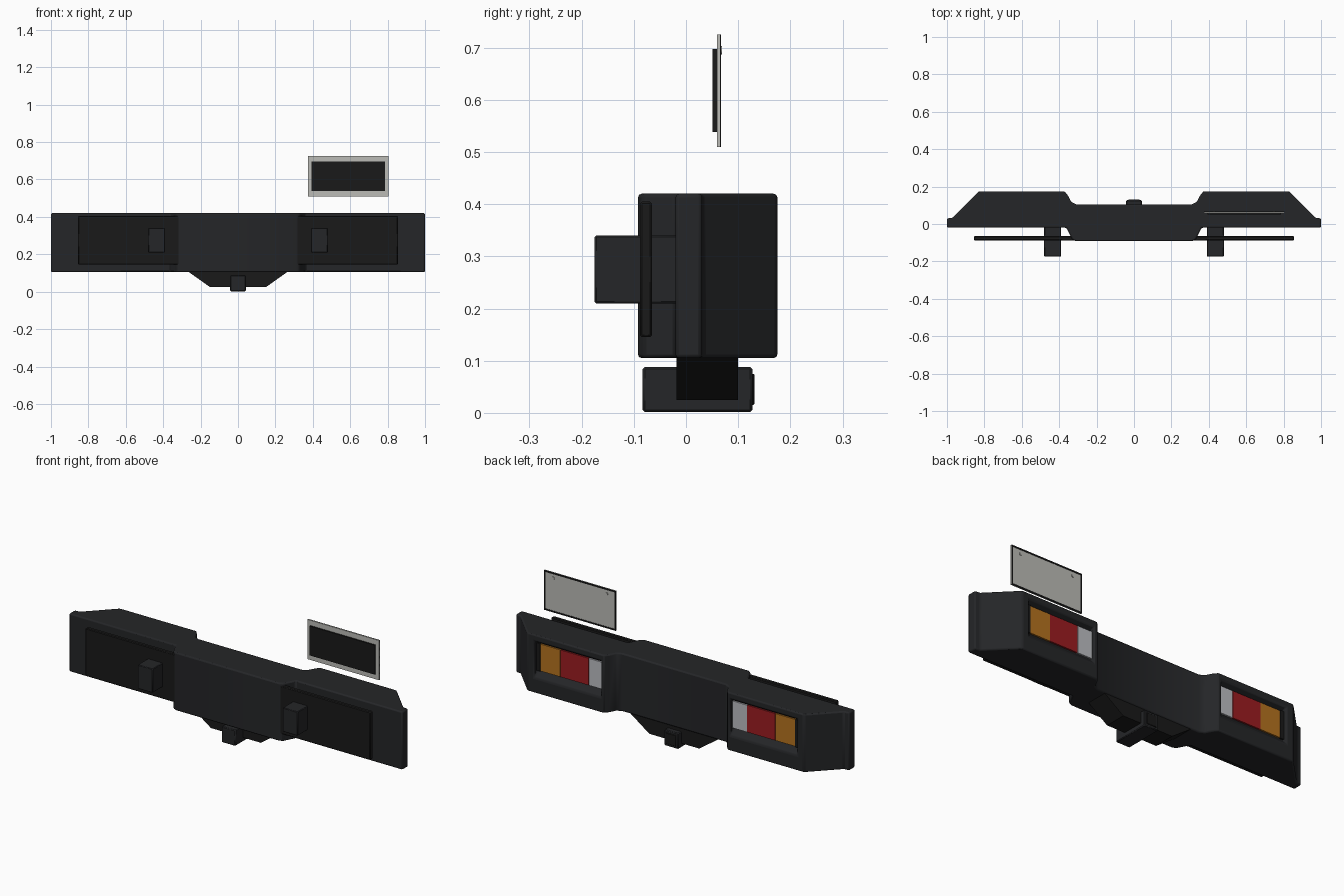
import bpy, bmesh
from mathutils import Vector

if "Cube" in bpy.data.objects:
    bpy.data.objects.remove(bpy.data.objects["Cube"])


def material(name, rgb):
    m = bpy.data.materials.new(name)
    m.diffuse_color = (*rgb, 1)
    m.use_nodes = True
    m.node_tree.nodes["Principled BSDF"].inputs["Base Color"].default_value = m.diffuse_color
    return m


BODY = material("dark_plastic", (0.018, 0.019, 0.021))
BLACK = material("black_steel", (0.010, 0.010, 0.010))
RED = material("red_lens", (0.33, 0.012, 0.015))
AMBER = material("amber_lens", (0.46, 0.17, 0.014))
CLEAR = material("clear_lens", (0.5, 0.51, 0.54))
PALE = material("pale_plate", (0.50, 0.50, 0.47))


def prism(name, points, direction, mat, bevel=0.0, segments=2):
    """Closed outline extruded along a direction."""
    bm = bmesh.new()
    face = bm.faces.new([bm.verts.new(p) for p in points])
    ext = bmesh.ops.extrude_face_region(bm, geom=[face])
    verts = [v for v in ext["geom"] if isinstance(v, bmesh.types.BMVert)]
    bmesh.ops.translate(bm, verts=verts, vec=Vector(direction))
    bmesh.ops.recalc_face_normals(bm, faces=bm.faces)
    me = bpy.data.meshes.new(name)
    bm.to_mesh(me)
    bm.free()
    ob = bpy.data.objects.new(name, me)
    bpy.context.collection.objects.link(ob)
    me.materials.append(mat)
    if bevel:
        add_bevel(ob, bevel, segments)
    return ob


def add_bevel(ob, width, segments=2):
    b = ob.modifiers.new("bevel", 'BEVEL')
    b.width, b.segments = width, segments
    b.limit_method, b.angle_limit = 'ANGLE', 0.5
    smooth(ob)


def smooth(ob):
    bpy.ops.object.select_all(action='DESELECT')
    ob.select_set(True)
    bpy.context.view_layer.objects.active = ob
    bpy.ops.object.shade_smooth_by_angle(angle=0.6)


def box(name, x, y, z, mat, bevel=0.0):
    pts = [(x[0], y[0], z[0]), (x[1], y[0], z[0]), (x[1], y[1], z[0]), (x[0], y[1], z[0])]
    return prism(name, pts, (0, 0, z[1] - z[0]), mat, bevel, 1)


def span(side, a, b):
    return tuple(sorted((side * a, side * b)))


# Bumper body: mirrored plan outline with angled corners
half = [(0.31, -0.092), (0.33, -0.082), (0.362, -0.02), (1.0, -0.02), (1.0, 0.03),
        (0.97, 0.033), (0.83, 0.175), (0.372, 0.175), (0.355, 0.155), (0.335, 0.118), (0.31, 0.105)]
outline = half + [(-x, y) for x, y in reversed(half)]
body = prism("bumper_body", [(x, y, 0.105) for x, y in outline], (0, 0, 0.315), BODY)

# Sloped lamp recesses in both wings
for s in (-1, 1):
    prof = [(0.145, 0.22), (0.185, 0.175), (0.185, 0.392), (0.145, 0.37)]
    cut = prism("lamp_cutter", [(s * 0.388, y, z) for y, z in prof], (s * 0.40, 0, 0), BODY)
    cut.hide_render = True
    m = body.modifiers.new("recess", 'BOOLEAN')
    m.object, m.operation, m.solver = cut, 'DIFFERENCE', 'EXACT'
    bpy.context.view_layer.objects.active = body
    bpy.ops.object.modifier_apply(modifier="recess")
    bpy.data.objects.remove(cut)
add_bevel(body, 0.007)

for s, side in ((-1, "left"), (1, "right")):
    # Three-colour lamps
    for name, a, b, mat in (("clear", 0.388, 0.475, CLEAR), ("red", 0.475, 0.645, RED),
                            ("amber", 0.645, 0.765, AMBER)):
        box(f"{name}_lamp_{side}", span(s, a + 0.001, b - 0.001), (0.13, 0.155), (0.222, 0.368), mat)
    # Dark strip closing the outer end of the lamp row
    box(f"lamp_end_{side}", span(s, 0.765, 0.788), (0.13, 0.157), (0.22, 0.37), BLACK)
    # Chassis brackets
    box(f"chassis_bracket_{side}", span(s, 0.39, 0.48), (-0.175, -0.01), (0.21, 0.34), BODY, 0.003)

# Cross beam behind the body
box("cross_beam", (-0.855, 0.855), (-0.088, -0.065), (0.145, 0.405), BLACK, 0.004)

# Lower skirt, tapered to the tow receiver
skirt = [(-0.27, 0.11), (-0.15, 0.025), (0.15, 0.025), (0.27, 0.11)]
prism("lower_skirt", [(x, -0.018, z) for x, z in skirt], (0, 0.118, 0), BLACK)

# Tow receiver with end cap
box("tow_receiver", (-0.042, 0.042), (-0.083, 0.127), (0.002, 0.088), BODY, 0.004)
box("receiver_cap", (-0.03, 0.03), (0.12, 0.131), (0.015, 0.075), BLACK, 0.002)

# Number plate: backing, panel, rim and bolts
box("plate_backing", (0.393, 0.785), (0.051, 0.06), (0.538, 0.697), BLACK)
box("plate_panel", (0.375, 0.805), (0.059, 0.065), (0.51, 0.725), PALE)
t = 0.008
for i, (x, z) in enumerate((((0.375, 0.805), (0.51, 0.51 + t)), ((0.375, 0.805), (0.725 - t, 0.725)),
                            ((0.375, 0.375 + t), (0.51 + t, 0.725 - t)),
                            ((0.805 - t, 0.805), (0.51 + t, 0.725 - t)))):
    box(f"plate_rim_{i}", x, (0.0645, 0.067), z, BLACK)
for x in (0.43, 0.75):
    bpy.ops.mesh.primitive_cylinder_add(vertices=16, radius=0.008, depth=0.006,
                                        location=(x, 0.066, 0.695), rotation=(1.5708, 0, 0))
    bolt = bpy.context.object
    bolt.name = "plate_bolt"
    bolt.data.materials.append(PALE)
    smooth(bolt)
